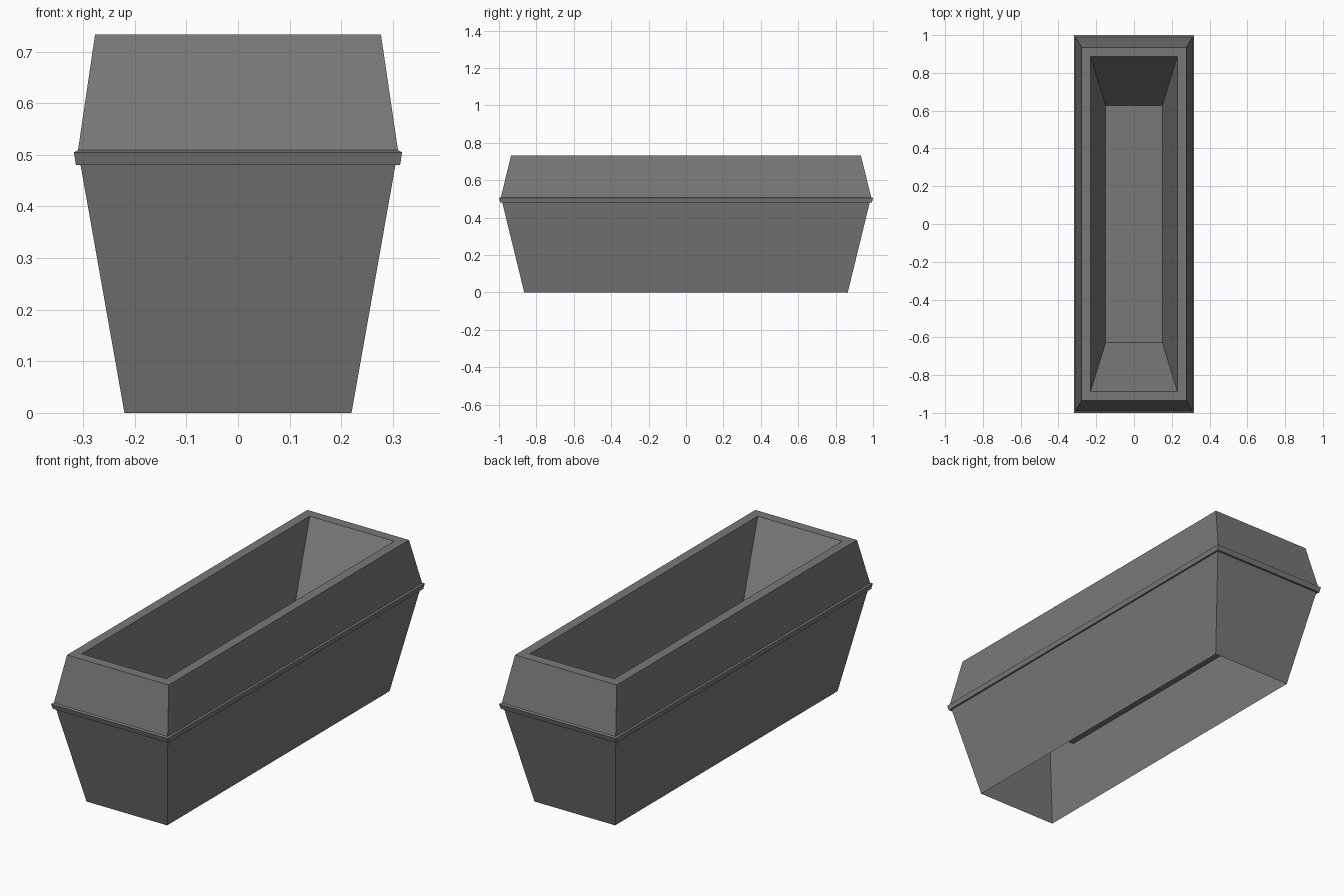
import bpy
import bmesh

cube = bpy.data.objects.get("Cube")
if cube:
    bpy.data.objects.remove(cube, do_unlink=True)

# Single flat colour
grey = bpy.data.materials.new("dark grey")
grey.use_nodes = True
colour = (0.19, 0.19, 0.19, 1.0)
grey.diffuse_color = colour
bsdf = grey.node_tree.nodes["Principled BSDF"]
bsdf.inputs["Base Color"].default_value = colour
bsdf.inputs["Roughness"].default_value = 0.8


def loft_rectangles(name, sections, cap_last=False):
    """Join rectangular sections (half width, half length, height) into a shell."""
    bm = bmesh.new()
    signs = ((-1, -1), (1, -1), (1, 1), (-1, 1))
    rings = [[bm.verts.new((sx * w, sy * l, z)) for sx, sy in signs]
             for w, l, z in sections]
    for low, high in zip(rings, rings[1:]):
        for i in range(4):
            j = (i + 1) % 4
            bm.faces.new((low[i], low[j], high[j], high[i]))
    if cap_last:
        bm.faces.new(rings[-1])
    mesh = bpy.data.meshes.new(name)
    bm.to_mesh(mesh)
    bm.free()
    mesh.materials.append(grey)
    obj = bpy.data.objects.new(name, mesh)
    bpy.context.collection.objects.link(obj)
    return obj


# Shared outlines where the parts meet
band_bottom = (0.305, 0.982, 0.48)
band_top = (0.31, 0.99, 0.509)
rim_outer = (0.277, 0.935, 0.733)
rim_inner = (0.23, 0.887, 0.733)

# Lower walls, open underneath
loft_rectangles("lower_walls", [(0.22, 0.865, 0), band_bottom])

# Thin projecting band around the waist
loft_rectangles("waist_band", [band_bottom, (0.314, 0.993, 0.48),
                               (0.318, 1.0, 0.505), band_top])

# Upper walls leaning in, with a flat rim
loft_rectangles("upper_walls", [band_top, rim_outer])
loft_rectangles("top_rim", [rim_outer, rim_inner])

# Tapered inner trough with a floor
loft_rectangles("inner_trough", [rim_inner, (0.15, 0.628, 0.305)], cap_last=True)
